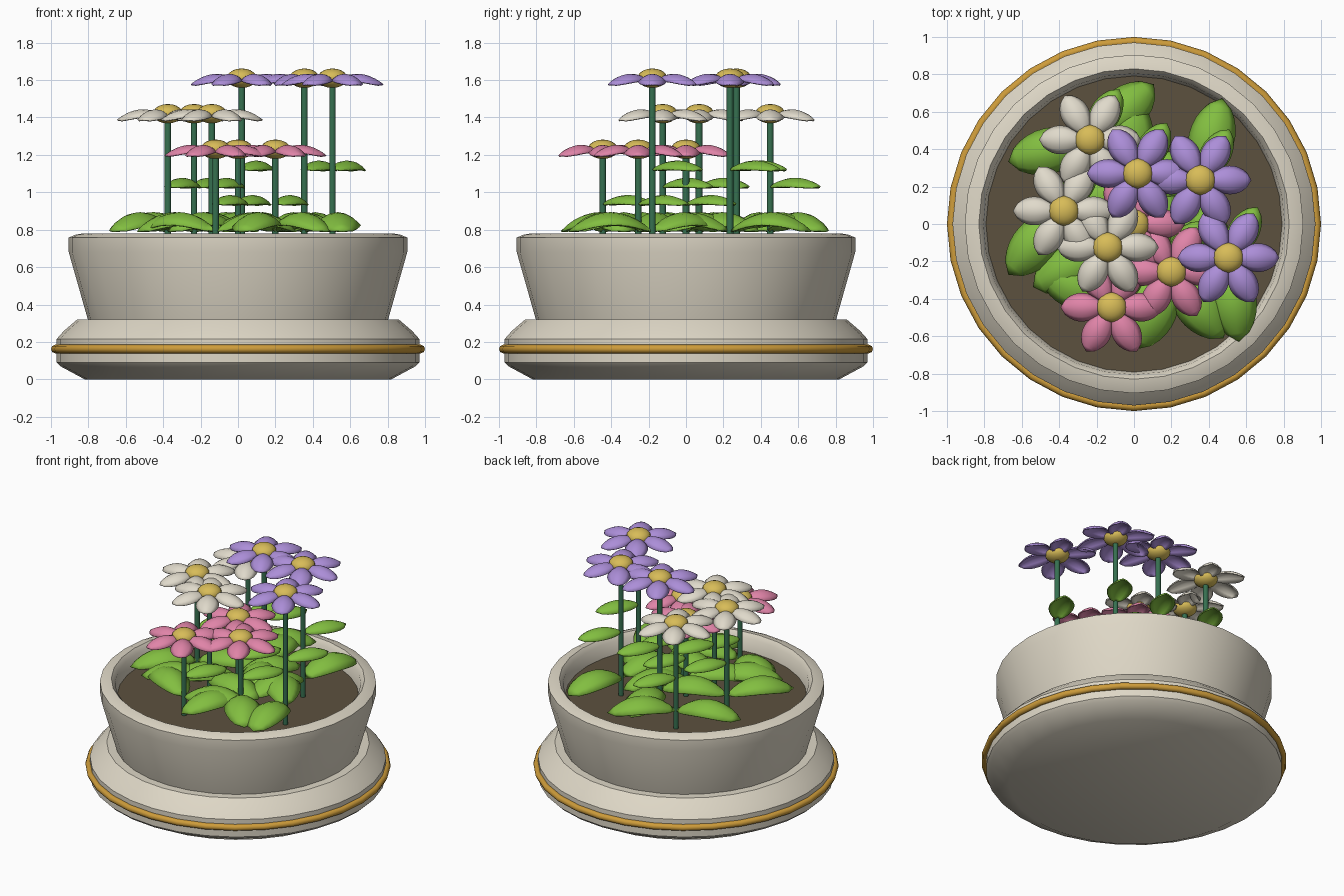
import bpy, bmesh, math
from mathutils import Matrix, Vector

cube = bpy.data.objects.get("Cube")
if cube:
    bpy.data.objects.remove(cube, do_unlink=True)


def material(name, rgb):
    lin = [((c / 255 + 0.055) / 1.055) ** 2.4 for c in rgb] + [1.0]
    m = bpy.data.materials.new(name)
    m.use_nodes = True
    m.diffuse_color = lin
    bsdf = next(n for n in m.node_tree.nodes if n.type == 'BSDF_PRINCIPLED')
    bsdf.inputs["Base Color"].default_value = lin
    bsdf.inputs["Roughness"].default_value = 0.7
    return m


CERAMIC = material("cream ceramic", (222, 215, 198))
GOLD = material("gold band", (206, 156, 58))
SOIL = material("brown soil", (92, 81, 62))
STEM = material("dark green stem", (54, 112, 80))
LEAF = material("fresh green leaf", (130, 190, 64))
HEART = material("yellow heart", (216, 188, 88))
PURPLE = material("purple petal", (172, 142, 216))
WHITE = material("white petal", (224, 218, 203))
PINK = material("pink petal", (224, 132, 168))


def finish(name, bm, mat, angle=35):
    bmesh.ops.remove_doubles(bm, verts=bm.verts, dist=1e-5)
    bmesh.ops.recalc_face_normals(bm, faces=bm.faces)
    me = bpy.data.meshes.new(name)
    bm.to_mesh(me)
    bm.free()
    me.materials.append(mat)
    ob = bpy.data.objects.new(name, me)
    bpy.context.collection.objects.link(ob)
    bpy.ops.object.select_all(action='DESELECT')
    ob.select_set(True)
    bpy.context.view_layer.objects.active = ob
    bpy.ops.object.shade_smooth_by_angle(angle=math.radians(angle))
    return ob


def lathe(name, profile, mat, angle=35, segments=32):
    bm = bmesh.new()
    verts = [bm.verts.new((r, 0, z)) for r, z in profile]
    edges = [bm.edges.new(pair) for pair in zip(verts, verts[1:])]
    bmesh.ops.spin(bm, geom=verts + edges, cent=(0, 0, 0), axis=(0, 0, 1),
                   angle=math.tau, steps=segments, use_duplicate=False)
    return finish(name, bm, mat, angle)


def add_blade(bm, origin, heading, start, length, half_width, arch, slope, dome):
    """Pointed, arched blade with drooping edges, used for petals and leaves."""
    rows, cols = 10, 6
    turn = Matrix.Translation(origin) @ Matrix.Rotation(math.radians(heading), 4, 'Z')
    grid = []
    for i in range(rows + 1):
        t = i / rows
        w = (t ** 0.75) * ((1 - t) ** 0.7) / 0.366
        row = []
        for j in range(cols + 1):
            s = 2 * j / cols - 1
            z = arch * 4 * t * (1 - t) + slope * t - dome * w * s * s
            p = Vector((start + length * t, half_width * w * s, z))
            row.append(bm.verts.new(turn @ p))
        grid.append(row)
    for a, b in zip(grid, grid[1:]):
        for j in range(cols):
            bm.faces.new((a[j], b[j], b[j + 1], a[j + 1]))


def blades(name, items, mat, thickness):
    bm = bmesh.new()
    for item in items:
        add_blade(bm, *item)
    bmesh.ops.remove_doubles(bm, verts=bm.verts, dist=1e-5)
    ob = finish(name, bm, mat, 60)
    mod = ob.modifiers.new("thickness", 'SOLIDIFY')
    mod.thickness = thickness
    mod.offset = 0
    return ob


# Saucer, bowl, soil and gold band
lathe("saucer", [(0, 0), (0.82, 0), (0.95, 0.07), (0.97, 0.09), (0.97, 0.215),
                 (0.93, 0.26), (0.86, 0.32), (0, 0.32)], CERAMIC)
lathe("bowl", [(0, 0.31), (0.8, 0.31), (0.905, 0.68), (0.905, 0.758), (0.87, 0.773),
               (0.83, 0.78), (0.805, 0.75), (0.79, 0.65), (0, 0.64)], CERAMIC, 50)
lathe("soil", [(0, 0.66), (0.795, 0.66)], SOIL)
lathe("gold_band", [(0.977 + 0.023 * math.cos(k * math.pi / 4),
                     0.162 + 0.023 * math.sin(k * math.pi / 4)) for k in range(9)],
      GOLD, 60)

# Flowers: x, y, headings of the two low leaves
BEDS = [
    ("purple", PURPLE, 1.61, [(0.02, 0.27, 100, 300), (0.355, 0.235, 75, 255),
                              (0.505, -0.18, 277, 130)]),
    ("white", WHITE, 1.42, [(-0.235, 0.45, 41, 195), (-0.375, 0.07, 229, 20),
                            (-0.14, -0.125, 208, 350)]),
    ("pink", PINK, 1.23, [(0, 0, 60, 215), (0.2, -0.255, 246, 308),
                          (-0.12, -0.445, 150, 15)]),
]
SOIL_Z = 0.66

for colour, petal_mat, top, plants in BEDS:
    for n, (x, y, low_a, low_b) in enumerate(plants, 1):
        tag = f"{colour}_{n}"

        bm = bmesh.new()
        bmesh.ops.create_cone(bm, cap_ends=True, segments=10, radius1=0.018,
                              radius2=0.018, depth=top - SOIL_Z,
                              matrix=Matrix.Translation((x, y, (top + SOIL_Z) / 2)))
        finish("stem_" + tag, bm, STEM, 40)

        bm = bmesh.new()
        bmesh.ops.create_uvsphere(bm, u_segments=16, v_segments=10, radius=1,
                                  matrix=Matrix.Translation((x, y, top))
                                  @ Matrix.Diagonal((0.08, 0.08, 0.052, 1)))
        finish("flower_heart_" + tag, bm, HEART, 60)

        blades("petals_" + tag,
               [((x, y, top - 0.005), 60 * k, 0.04, 0.23, 0.074, 0.038, -0.03, 0.04)
                for k in range(6)], petal_mat, 0.008)

        # Two large low leaves and one smaller leaf part way up the stem
        low = [((x, y, 0.79), h, 0.0, 0.45, 0.12, 0.1, 0.0, 0.065) for h in (low_a, low_b)]
        high_z = SOIL_Z + 0.485 * (top - SOIL_Z)
        high = ((x, y, high_z), 60, 0.0, 0.31, 0.08, 0.045, 0.0, 0.045)
        blades("leaves_" + tag, low + [high], LEAF, 0.008)
